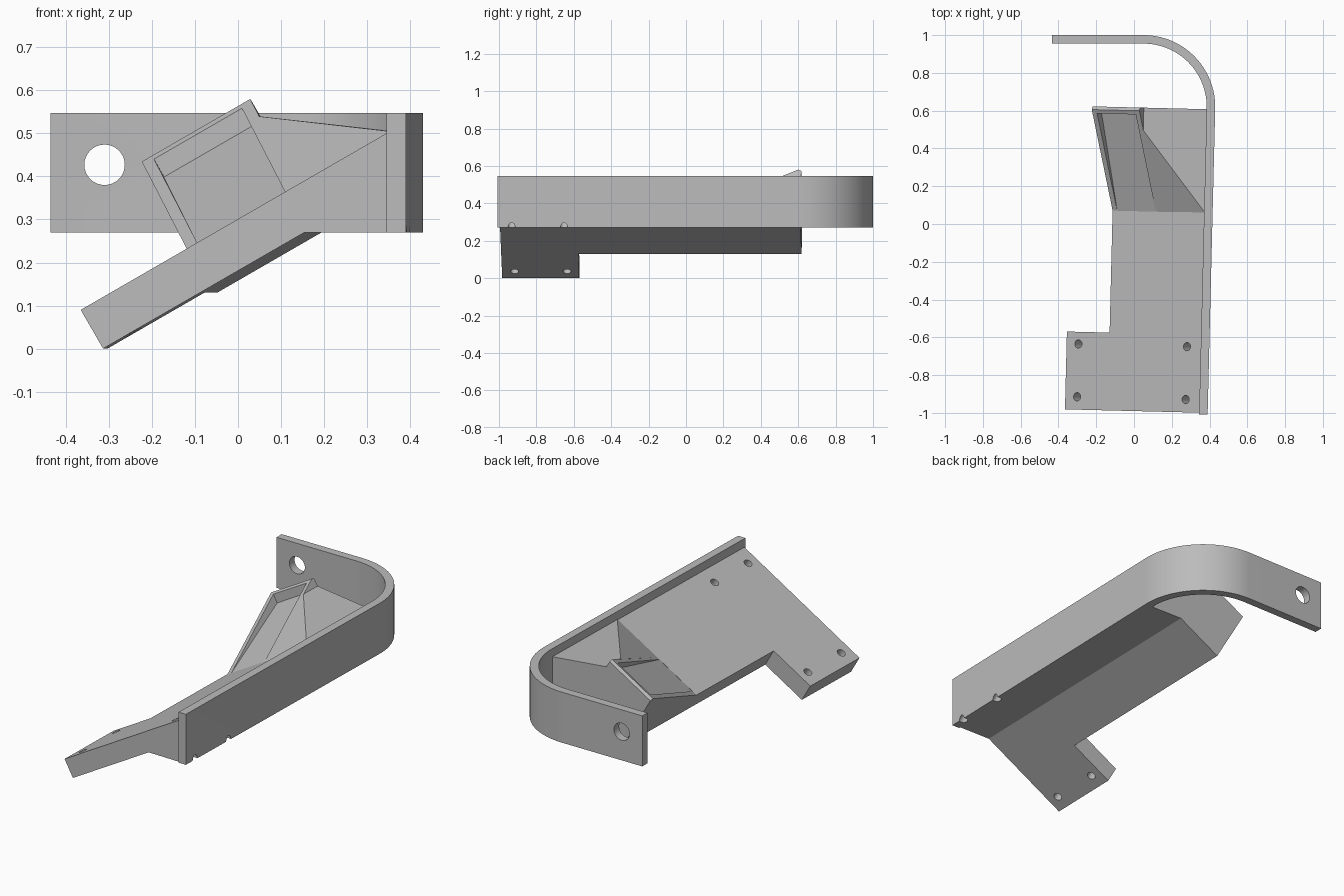
import bpy, bmesh, math
from mathutils import Matrix, Vector

cube = bpy.data.objects.get("Cube")
if cube:
    bpy.data.objects.remove(cube, do_unlink=True)

grey = bpy.data.materials.new("plain_grey")
grey.use_nodes = True
COLOUR = (0.5, 0.5, 0.5, 1)
grey.diffuse_color = COLOUR
grey.node_tree.nodes["Principled BSDF"].inputs["Base Color"].default_value = COLOUR

BAND_LOW, BAND_HIGH, BAND_THICK = 0.27, 0.547, 0.045
SKEW = math.radians(1.42)
TURN = Matrix.Rotation(-SKEW, 3, "Z")
FRONT, STEP, RAMP_START, BACK = -0.99, -0.578, 0.068, 0.617
PLATE_THICK, SIDE_U = 0.104, 0.261
C30, S30 = math.cos(math.pi / 6), 0.5


def place(x, y, z):
    """Point in the slightly turned frame of the bracket."""
    return TURN @ Vector((x, y, z))


def tilted(u, y, v):
    """u runs up the sloping plate, v stands off its top surface."""
    return place(-0.341 + u * C30 - v * S30, y, 0.09 + u * S30 + v * C30)


def make_object(name, bm):
    bmesh.ops.recalc_face_normals(bm, faces=bm.faces)
    mesh = bpy.data.meshes.new(name)
    bm.to_mesh(mesh)
    bm.free()
    mesh.materials.append(grey)
    obj = bpy.data.objects.new(name, mesh)
    bpy.context.collection.objects.link(obj)
    return obj


def prism(name, ring_a, ring_b):
    bm = bmesh.new()
    a = [bm.verts.new(p) for p in ring_a]
    b = [bm.verts.new(p) for p in ring_b]
    bm.faces.new(a)
    bm.faces.new(b)
    for i in range(len(a)):
        j = (i + 1) % len(a)
        bm.faces.new((a[i], a[j], b[j], b[i]))
    return make_object(name, bm)


def hull(name, points):
    bm = bmesh.new()
    for p in points:
        bm.verts.new(p)
    bmesh.ops.convex_hull(bm, input=bm.verts)
    return make_object(name, bm)


def circle(radius, count=32):
    return [(radius * math.cos(math.tau * i / count),
             radius * math.sin(math.tau * i / count)) for i in range(count)]


def cut(target, cutters):
    bpy.context.view_layer.objects.active = target
    for cutter in cutters:
        cutter.hide_render = True
        mod = target.modifiers.new("cut", "BOOLEAN")
        mod.operation, mod.solver, mod.object = "DIFFERENCE", "EXACT", cutter
        bpy.ops.object.modifier_apply(modifier=mod.name)


# Curved band: straight side, quarter bend, short back wall
def band_edge(radius):
    centre = Vector((0.05, 0.62))
    sweep = [-SKEW + (math.pi / 2 + SKEW) * i / 32 for i in range(33)]
    arc = [centre + radius * Vector((math.cos(t), math.sin(t))) for t in sweep]
    start = arc[0] - 1.62 * Vector((math.sin(SKEW), math.cos(SKEW)))
    return [start] + arc + [Vector((-0.435, centre.y + radius))]


outline = band_edge(0.38) + band_edge(0.38 - BAND_THICK)[::-1]
band = prism("curved_band", [(p.x, p.y, BAND_LOW) for p in outline],
             [(p.x, p.y, BAND_HIGH) for p in outline])

# Sloping plate, flattened underneath where it meets the band
section = [(-0.341, 0.09), (-0.289, 0), (0.179, BAND_LOW), (0.39, BAND_LOW), (0.39, 0.512)]
plate = prism("sloping_plate", [place(x, FRONT, z) for x, z in section],
              [place(x, BACK, z) for x, z in section])

# Raised ramp on the plate
profile = [(RAMP_START, -0.05), (RAMP_START, 0), (0.6, 0.247), (BACK, 0.24), (BACK, -0.05)]
ramp = prism("ramp", [tilted(SIDE_U, y, v) for y, v in profile],
             [tilted(0.552, y, v) for y, v in profile])

# Gusset filling the gap between ramp and band
gusset = hull("gusset", [
    place(0.375, RAMP_START, 0.502), place(0.375, BACK, 0.502),
    place(0.032, 0.503, 0.54), place(0.032, BACK, 0.54),
    tilted(0.54, RAMP_START, 0), tilted(0.54, BACK, 0),
    tilted(0.54, BACK, -0.03), place(0.375, BACK, 0.46)])

# Cutters: corner notch, ramp pocket, wall hole, screw holes
notch_ring = [(-0.1, -0.3), (SIDE_U, -0.3), (SIDE_U, 0.3), (-0.1, 0.3)]
notch = prism("notch_cutter", [tilted(u, STEP, v) for u, v in notch_ring],
              [tilted(u, 0.8, v) for u, v in notch_ring])
pocket_ring = [(0.07, 0), (0.58, 0.19), (0.58, 0.35), (0.07, 0.35)]
pocket = prism("pocket_cutter", [tilted(0.289, y, v) for y, v in pocket_ring],
               [tilted(0.525, y, v) for y, v in pocket_ring])
wall_hole = prism("wall_hole_cutter",
                  [(-0.31 + a, 0.9, 0.427 + b) for a, b in circle(0.047)],
                  [(-0.31 + a, 1.1, 0.427 + b) for a, b in circle(0.047)])
screws = [prism("screw_hole_cutter",
                [tilted(u + a, y + b, -0.25) for a, b in circle(0.022, 24)],
                [tilted(u + a, y + b, 0.05) for a, b in circle(0.022, 24)])
          for u in (0.072, 0.736) for y in (-0.642, -0.922)]

cut(plate, [notch] + screws)
cut(band, [wall_hole] + screws[2:])
cut(ramp, [pocket])
for helper in [notch, pocket, wall_hole] + screws:
    bpy.data.objects.remove(helper, do_unlink=True)

# Smooth the bend and holes, keep the edges sharp
bpy.ops.object.select_all(action="DESELECT")
for part in (band, plate, ramp, gusset):
    part.select_set(True)
bpy.context.view_layer.objects.active = band
bpy.ops.object.shade_smooth_by_angle(angle=math.radians(25))
